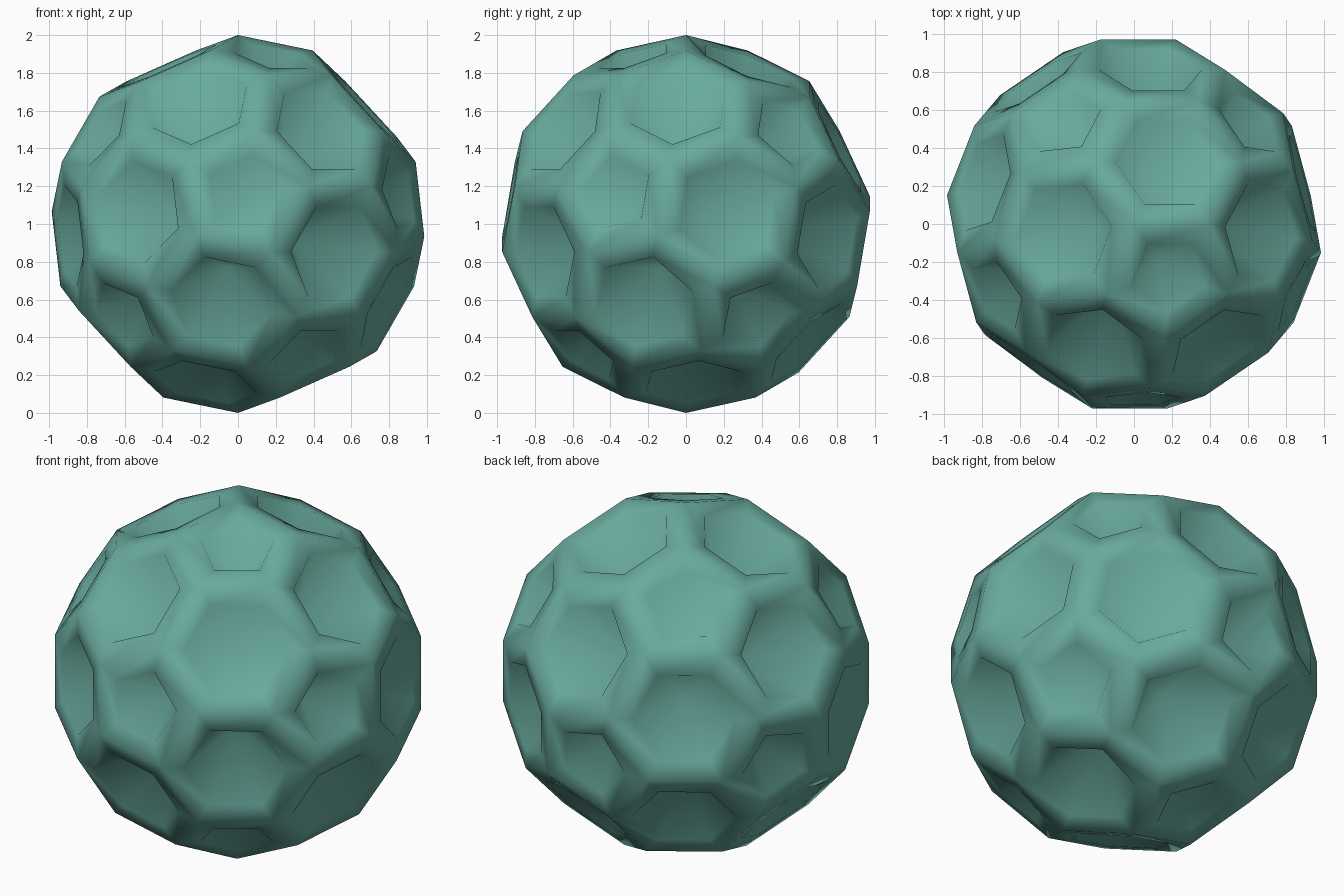
import bpy, bmesh, math
from mathutils import Vector, Matrix

if "Cube" in bpy.data.objects:
    bpy.data.objects.remove(bpy.data.objects["Cube"])


def polar(tilt, azimuth):
    t, a = math.radians(tilt), math.radians(azimuth)
    return Vector((math.sin(t) * math.cos(a), math.sin(t) * math.sin(a), math.cos(t)))


def frame(p, q):
    # orthonormal frame from two neighbouring pentagon axes
    a, b = (p + q).normalized(), (p - q).normalized()
    return Matrix((a, b, a.cross(b))).transposed()


# Icosahedron turned so that one corner of the ball points straight up
ico = bmesh.new()
bmesh.ops.create_icosphere(ico, subdivisions=1, radius=1)
ico.edges.ensure_lookup_table()
p, q = (v.co.normalized() for v in ico.edges[0].verts)
turn = frame(polar(20.08, -55.75), polar(43.36, 124.25)) @ frame(p, q).transposed()

# Cut every edge in thirds: the 60 corners of the ball
bm = bmesh.new()
for e in ico.edges:
    a, b = (turn @ v.co.normalized() for v in e.verts)
    for u, w in ((a, b), (b, a)):
        bm.verts.new((2 * u + w).normalized() + Vector((0, 0, 1)))
ico.free()

# Hull merged into 12 pentagons and 20 hexagons
bmesh.ops.convex_hull(bm, input=bm.verts[:])
bmesh.ops.dissolve_limit(bm, angle_limit=0.03, verts=bm.verts[:], edges=bm.edges[:])
bmesh.ops.recalc_face_normals(bm, faces=bm.faces[:])

# Flat border around each panel
panels = bm.faces[:]
bmesh.ops.inset_individual(bm, faces=panels, thickness=0.11, depth=0, use_even_offset=True)

# Deep pit in each panel, its walls running to one point on the panel's axis
PIT_DEPTH = {5: 0.29, 6: 0.41}
centre = Vector((0, 0, 1))
for v in bmesh.ops.poke(bm, faces=panels)["verts"]:
    v.co -= (v.co - centre).normalized() * PIT_DEPTH[len(v.link_edges)]
for f in bm.faces:
    f.smooth = True

mesh = bpy.data.meshes.new("pitted_ball")
bm.to_mesh(mesh)
bm.free()

teal = bpy.data.materials.new("teal")
teal.diffuse_color = (0.14, 0.40, 0.34, 1)
teal.use_nodes = True
teal.node_tree.nodes["Principled BSDF"].inputs["Base Color"].default_value = teal.diffuse_color
mesh.materials.append(teal)
bpy.context.collection.objects.link(bpy.data.objects.new("pitted_ball", mesh))
